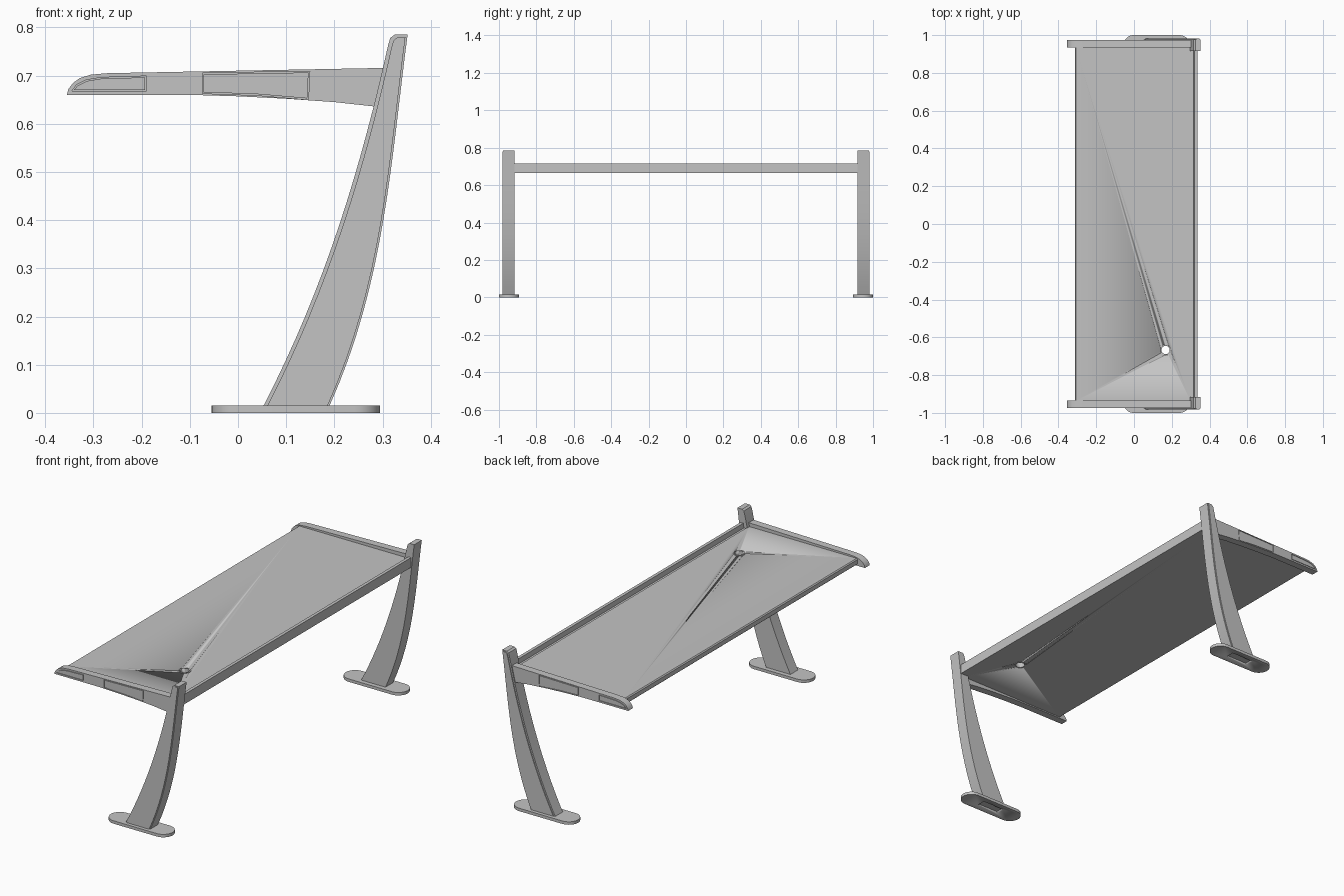
import bpy, bmesh, math
from mathutils import Vector

cube = bpy.data.objects.get("Cube")
if cube:
    bpy.data.objects.remove(cube, do_unlink=True)

grey = bpy.data.materials.new("light grey")
grey.use_nodes = True
grey.diffuse_color = (0.55, 0.55, 0.55, 1)
grey.node_tree.nodes["Principled BSDF"].inputs["Base Color"].default_value = grey.diffuse_color


def finish(name, bm):
    bmesh.ops.recalc_face_normals(bm, faces=bm.faces)
    me = bpy.data.meshes.new(name)
    bm.to_mesh(me)
    bm.free()
    me.materials.append(grey)
    me.shade_smooth()
    me.set_sharp_from_angle(angle=math.radians(25))
    ob = bpy.data.objects.new(name, me)
    bpy.context.scene.collection.objects.link(ob)
    return ob


def extrude(name, points, offset):
    """Close a planar outline and extrude it along the offset."""
    bm = bmesh.new()
    face = bm.faces.new([bm.verts.new(p) for p in points])
    new = bmesh.ops.extrude_face_region(bm, geom=[face], use_keep_orig=True)["geom"]
    bmesh.ops.translate(bm, vec=offset,
                        verts=[g for g in new if isinstance(g, bmesh.types.BMVert)])
    return finish(name, bm)


def slab(name, profile, y0, y1):
    return extrude(name, [(x, y0, z) for x, z in profile], (0, y1 - y0, 0))


def plate(name, outline, z0, z1):
    return extrude(name, [(x, y, z0) for x, y in outline], (0, 0, z1 - z0))


def cut(ob, cutter):
    mod = ob.modifiers.new("cut", 'BOOLEAN')
    mod.operation, mod.solver, mod.object = 'DIFFERENCE', 'EXACT', cutter
    dg = bpy.context.evaluated_depsgraph_get()
    me = bpy.data.meshes.new_from_object(ob.evaluated_get(dg))
    ob.modifiers.clear()
    ob.data = me
    bpy.data.objects.remove(cutter, do_unlink=True)


def through(points, z):
    """Smooth edge x(z) running through the given (z, x) points."""
    total = 0
    for i, (zi, xi) in enumerate(points):
        for j, (zj, _) in enumerate(points):
            if i != j:
                xi *= (z - zj) / (zi - zj)
        total += xi
    return total


def shrink(profile, d):
    """Move every corner of an outline inward by d."""
    pts = [Vector(p) for p in profile]
    area = sum(a.x * b.y - b.x * a.y for a, b in zip(pts, pts[1:] + pts[:1]))
    side = 1 if area > 0 else -1
    out = []
    for i, p in enumerate(pts):
        a = (p - pts[i - 1]).normalized()
        b = (pts[(i + 1) % len(pts)] - p).normalized()
        na, nb = Vector((-a.y, a.x)) * side, Vector((-b.y, b.x)) * side
        out.append(p + (na + nb) * d / (1 + na.dot(nb)))
    return out


def circle(cx, cy, r, a0=0, a1=360, n=32):
    return [(cx + r * math.cos(math.radians(a0 + (a1 - a0) * i / n)),
             cy + r * math.sin(math.radians(a0 + (a1 - a0) * i / n))) for i in range(n)]


# Leg outline: two curved edges and a rounded upper corner
INNER = [(0.015, 0.053), (0.36, 0.2), (0.526, 0.252), (0.765, 0.312)]
OUTER = [(0.015, 0.19), (0.256, 0.272), (0.588, 0.328), (0.785, 0.352)]


def leg_outline(front_gap=0, back_gap=0, top_gap=0):
    n = 16
    low, corner, top = 0.015, 0.765 - top_gap, 0.785 - top_gap
    left = [(through(INNER, z) + front_gap, z)
            for z in (low + (corner - low) * i / n for i in range(n + 1))]
    right = [(through(OUTER, z) - back_gap, z)
             for z in (low + (top - low) * i / n for i in range(n, -1, -1))]
    x = left[-1][0]
    return left + [(x + 0.004, corner + 0.013), (x + 0.013, top)] + right


# Side arm outline and its two flush covers
ARM = [(-0.355, 0.66), (-0.352, 0.672), (-0.342, 0.685), (-0.328, 0.695),
       (-0.305, 0.702), (-0.27, 0.705), (0.31, 0.716), (0.31, 0.633),
       (0.2, 0.645), (0.1, 0.652), (0, 0.657), (-0.1, 0.66)]
COVERS = [[(-0.345, 0.668), (-0.335, 0.681), (-0.315, 0.691), (-0.285, 0.696),
           (-0.19, 0.699), (-0.19, 0.668)],
          [(-0.074, 0.705), (0.149, 0.709), (0.146, 0.65), (0.04, 0.659), (-0.074, 0.663)]]

for s, end in ((-1, "front"), (1, "back")):
    # Leg with a slightly raised outer panel
    slab(end + "_leg", leg_outline(), 0.917 * s, 0.978 * s)
    slab(end + "_leg_panel", leg_outline(0.008, 0.004, 0.005), 0.977 * s, 0.982 * s)

    # Rounded foot with a pocket underneath
    r, y = 0.053, 0.947 * s
    foot = plate(end + "_foot", circle(0.242, y, r, -90, 90, 16) + [(0.242, y + r)]
                 + circle(-0.002, y, r, 90, 270, 16) + [(-0.002, y - r)], 0, 0.015)
    pocket = [(0.06, y - 0.025), (0.185, y - 0.025), (0.185, y + 0.025), (0.06, y + 0.025)]
    cut(foot, plate("pocket_cutter", pocket, -0.01, 0.011))

    # Side arm with grooves around the covers
    arm = slab(end + "_arm", ARM, 0.935 * s, 0.973 * s)
    for i, cover in enumerate(COVERS):
        cut(arm, slab("groove_cutter", cover, 0.968 * s, 0.99 * s))
        slab(f"{end}_arm_cover_{i + 1}", shrink(cover, 0.0025), 0.967 * s, 0.973 * s)

# Desktop with a softened front edge and a cable hole
top = slab("desktop", [(-0.309, 0.666), (-0.313, 0.67), (-0.313, 0.692), (-0.308, 0.697),
                       (0.3, 0.697), (0.3, 0.666)], -0.937, 0.937)
HOLE = (0.167, -0.667)
cut(top, plate("hole_cutter", circle(*HOLE, 0.024), 0.6, 0.8))

# Cable ring lining the hole
ring = plate("cable_ring", circle(*HOLE, 0.028), 0.664, 0.7)
cut(ring, plate("ring_cutter", circle(*HOLE, 0.022), 0.6, 0.8))

# Rear rail with a raised lip
slab("rear_rail", [(0.298, 0.665), (0.335, 0.665), (0.335, 0.715), (0.319, 0.715),
                   (0.315, 0.692), (0.298, 0.692)], -0.925, 0.925)
